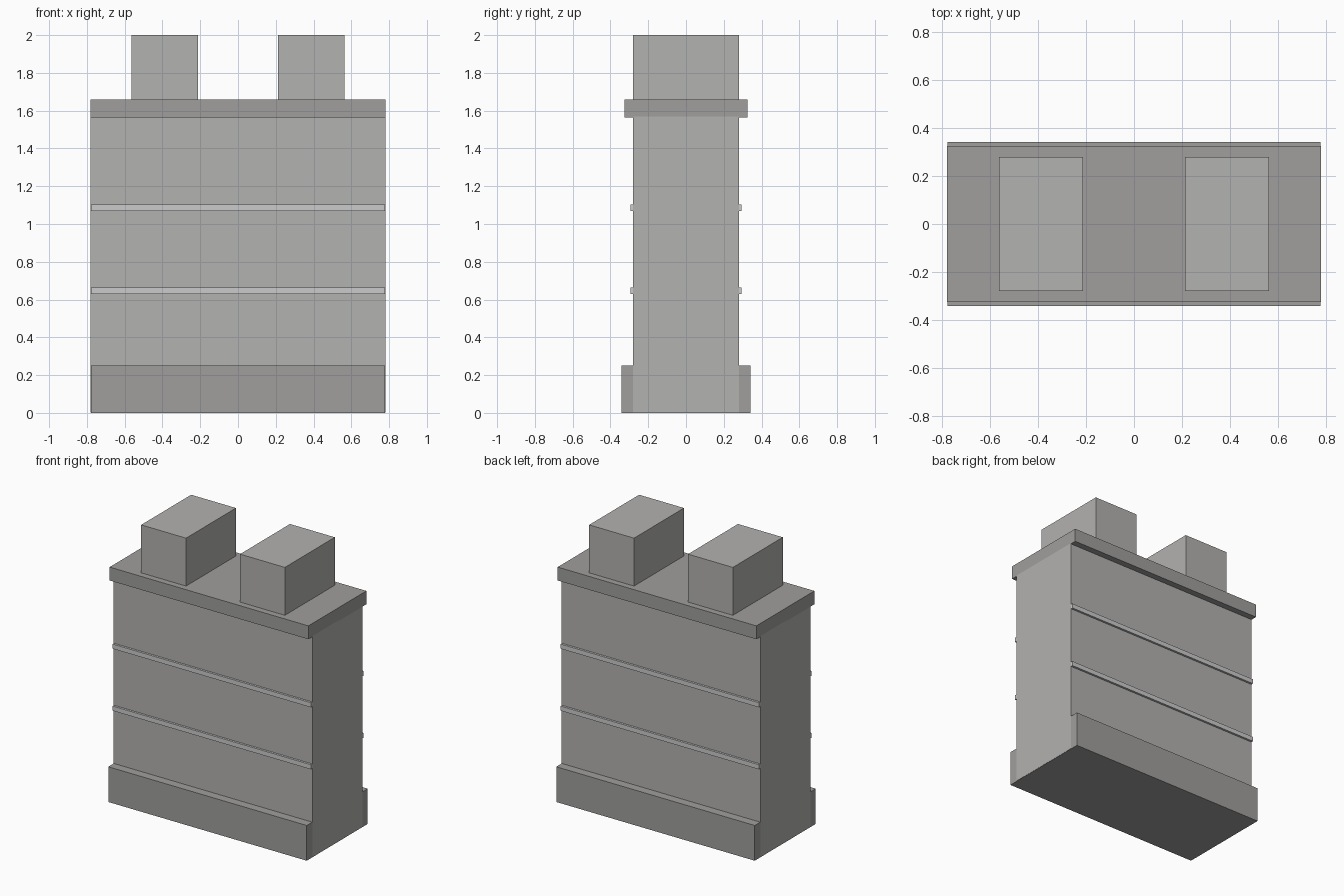
import bpy

if "Cube" in bpy.data.objects:
    bpy.data.objects.remove(bpy.data.objects["Cube"])


def material(name, shade):
    mat = bpy.data.materials.new(name)
    mat.diffuse_color = (shade, shade * 0.99, shade * 0.96, 1)
    mat.use_nodes = True
    mat.node_tree.nodes["Principled BSDF"].inputs["Base Color"].default_value = mat.diffuse_color
    return mat


stone = material("stone", 0.45)
dark_stone = material("dark_stone", 0.35)
light_stone = material("light_stone", 0.53)


def block(name, half_x, half_y, z0, z1, mat, x=0.0):
    bpy.ops.mesh.primitive_cube_add(size=1, location=(x, 0, (z0 + z1) / 2))
    obj = bpy.context.object
    obj.name = name
    obj.scale = (2 * half_x, 2 * half_y, z1 - z0)
    bpy.ops.object.transform_apply(location=False, rotation=False, scale=True)
    obj.data.materials.append(mat)
    return obj


# Wall core; the trim ends sit a hair inside it so end faces do not overlap
HALF = 0.78
TRIM = HALF - 0.001
block("wall_body", HALF, 0.28, 0.002, 1.57, stone)

# Plinth and walkway slab
block("plinth", TRIM, 0.342, 0, 0.25, dark_stone)
block("walkway_slab", HALF, 0.325, 1.565, 1.66, dark_stone)

# Thin horizontal string courses
for i, z in enumerate((0.63, 1.07)):
    block(f"string_course_{i + 1}", TRIM, 0.295, z, z + 0.033, light_stone)

# Pair of merlons
for side, x in (("left", -0.388), ("right", 0.388)):
    block(f"merlon_{side}", 0.176, 0.28, 1.66, 2.0, stone, x)
